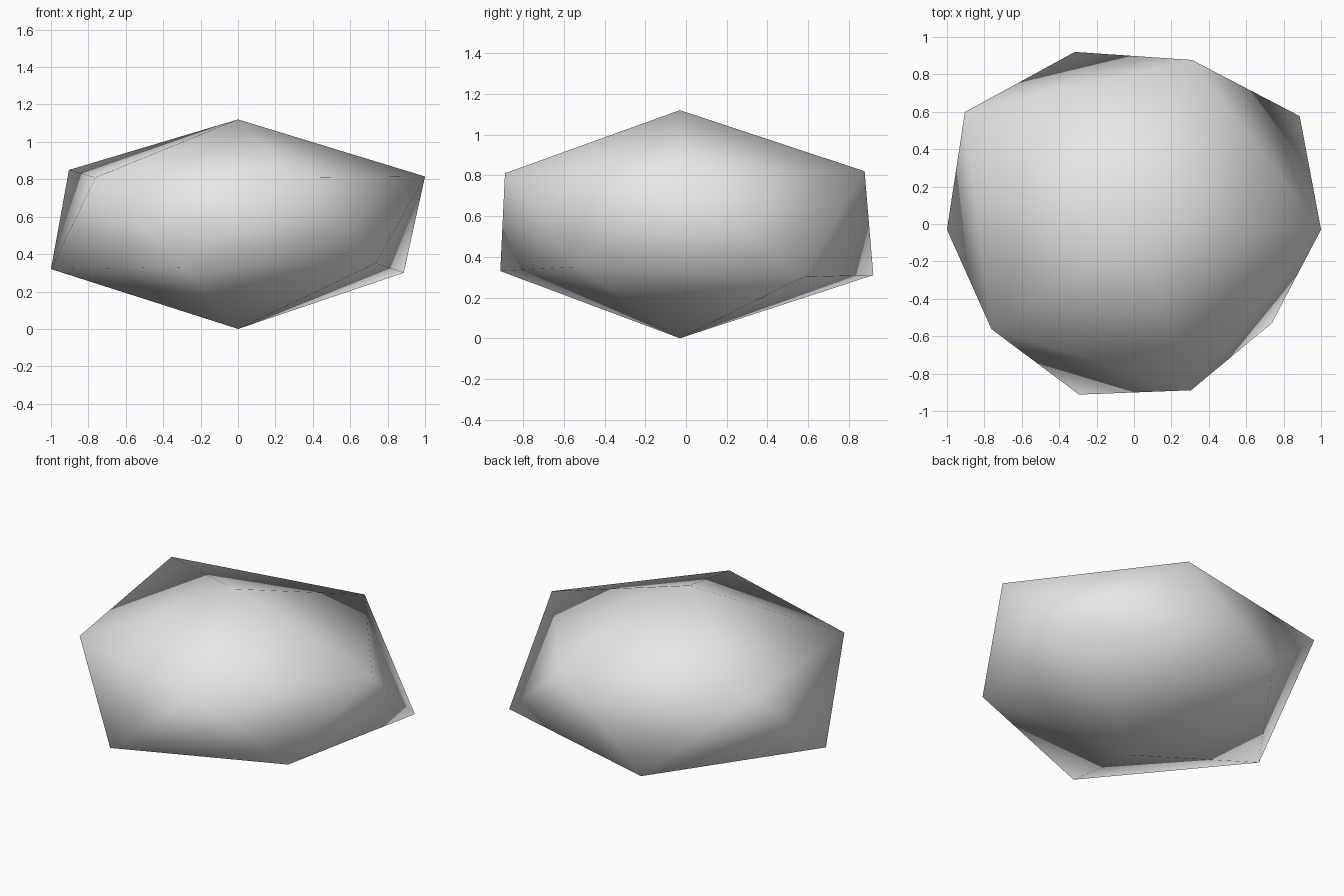
import bpy
import bmesh

cube = bpy.data.objects.get("Cube")
if cube:
    bpy.data.objects.remove(cube, do_unlink=True)

# Plain stone grey
grey = bpy.data.materials.new("light grey")
grey.use_nodes = True
colour = (0.8, 0.8, 0.8, 1)
grey.diffuse_color = colour
grey.node_tree.nodes["Principled BSDF"].inputs["Base Color"].default_value = colour

# Two staggered rings, both counterclockwise, and the two tips
UPPER = [(1, -0.03, 0.815), (0.31, 0.877, 0.82), (-0.904, 0.599, 0.85),
         (-0.762, -0.562, 0.81), (0.305, -0.889, 0.81)]
LOWER = [(0.886, 0.577, 0.30), (-0.316, 0.92, 0.31), (-1, -0.03, 0.32),
         (-0.294, -0.912, 0.33), (0.737, -0.53, 0.35)]

bm = bmesh.new()
top = bm.verts.new((0, -0.03, 1.12))
bottom = bm.verts.new((0, -0.03, 0))
upper = [bm.verts.new(p) for p in UPPER]
lower = [bm.verts.new(p) for p in LOWER]

# Tip fans and the zigzag band between the rings
for i in range(len(upper)):
    j = (i + 1) % len(upper)
    bm.faces.new((top, upper[i], upper[j]))
    bm.faces.new((upper[j], upper[i], lower[i]))
    bm.faces.new((upper[j], lower[i], lower[j]))
    bm.faces.new((bottom, lower[j], lower[i]))
for face in bm.faces:
    face.smooth = True
bmesh.ops.recalc_face_normals(bm, faces=bm.faces)

mesh = bpy.data.meshes.new("rock")
bm.to_mesh(mesh)
bm.free()
mesh.materials.append(grey)
rock = bpy.data.objects.new("rock", mesh)
bpy.context.collection.objects.link(rock)
